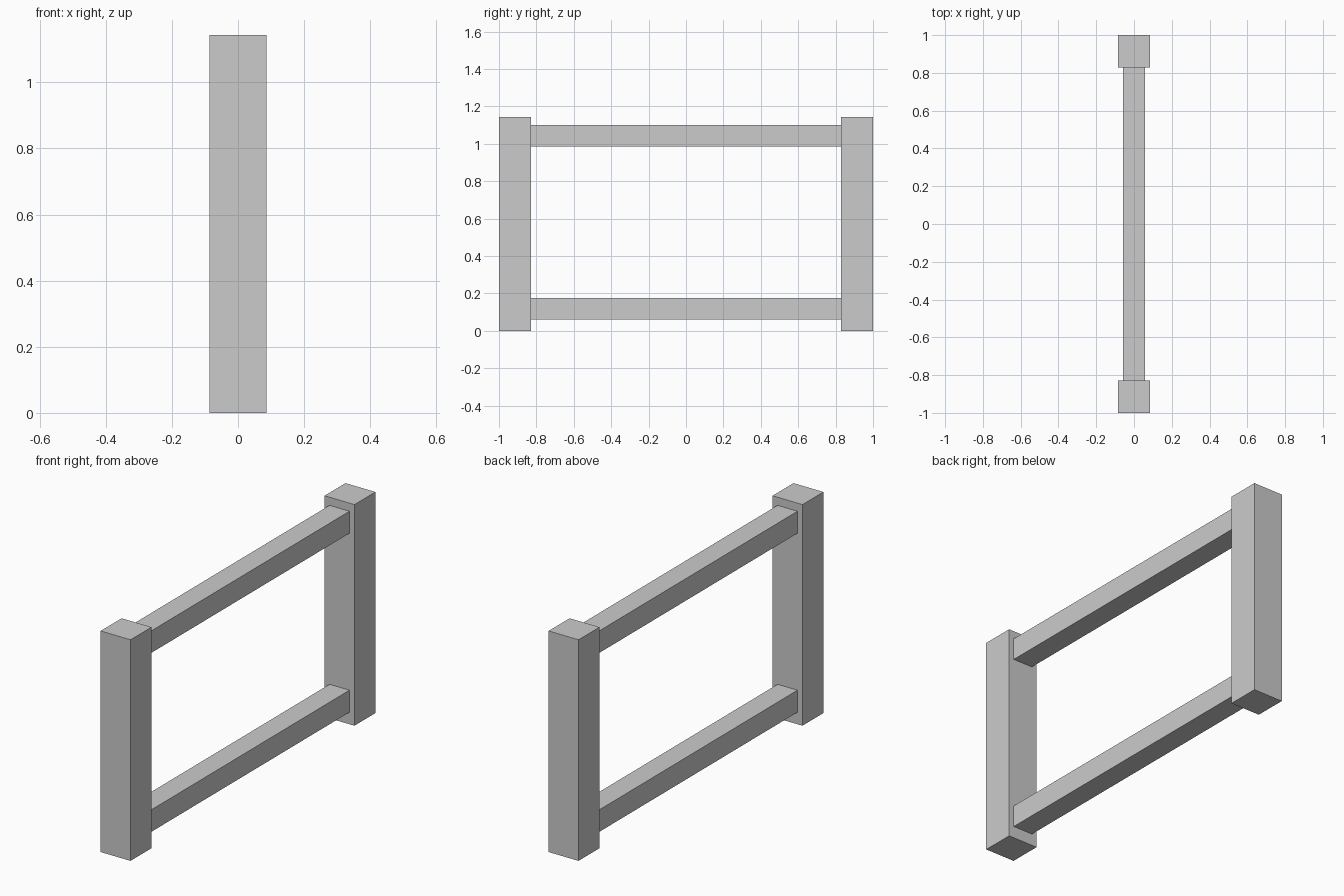
import bpy

cube = bpy.data.objects.get("Cube")
if cube:
    bpy.data.objects.remove(cube, do_unlink=True)

# One plain grey for the whole frame
GREY = (0.6, 0.6, 0.6, 1.0)
grey = bpy.data.materials.new("plain_grey")
grey.use_nodes = True
grey.diffuse_color = GREY
grey.node_tree.nodes["Principled BSDF"].inputs["Base Color"].default_value = GREY

POST = 0.171      # post thickness
HEIGHT = 1.143    # post height
RAIL = 0.114      # rail thickness


def box(name, size, location):
    bpy.ops.mesh.primitive_cube_add(size=1, location=location)
    obj = bpy.context.object
    obj.name = name
    obj.scale = size
    bpy.ops.object.transform_apply(location=False, rotation=False, scale=True)
    obj.data.materials.append(grey)


# Upright posts at both ends
for name, side in (("front_post", -1), ("back_post", 1)):
    box(name, (POST, POST, HEIGHT), (0, side * (1 - POST / 2), HEIGHT / 2))

# Horizontal rails spanning between the posts
for name, z in (("lower_rail", 0.119), ("upper_rail", 1.044)):
    box(name, (RAIL, 2 - 2 * POST, RAIL), (0, 0, z))
